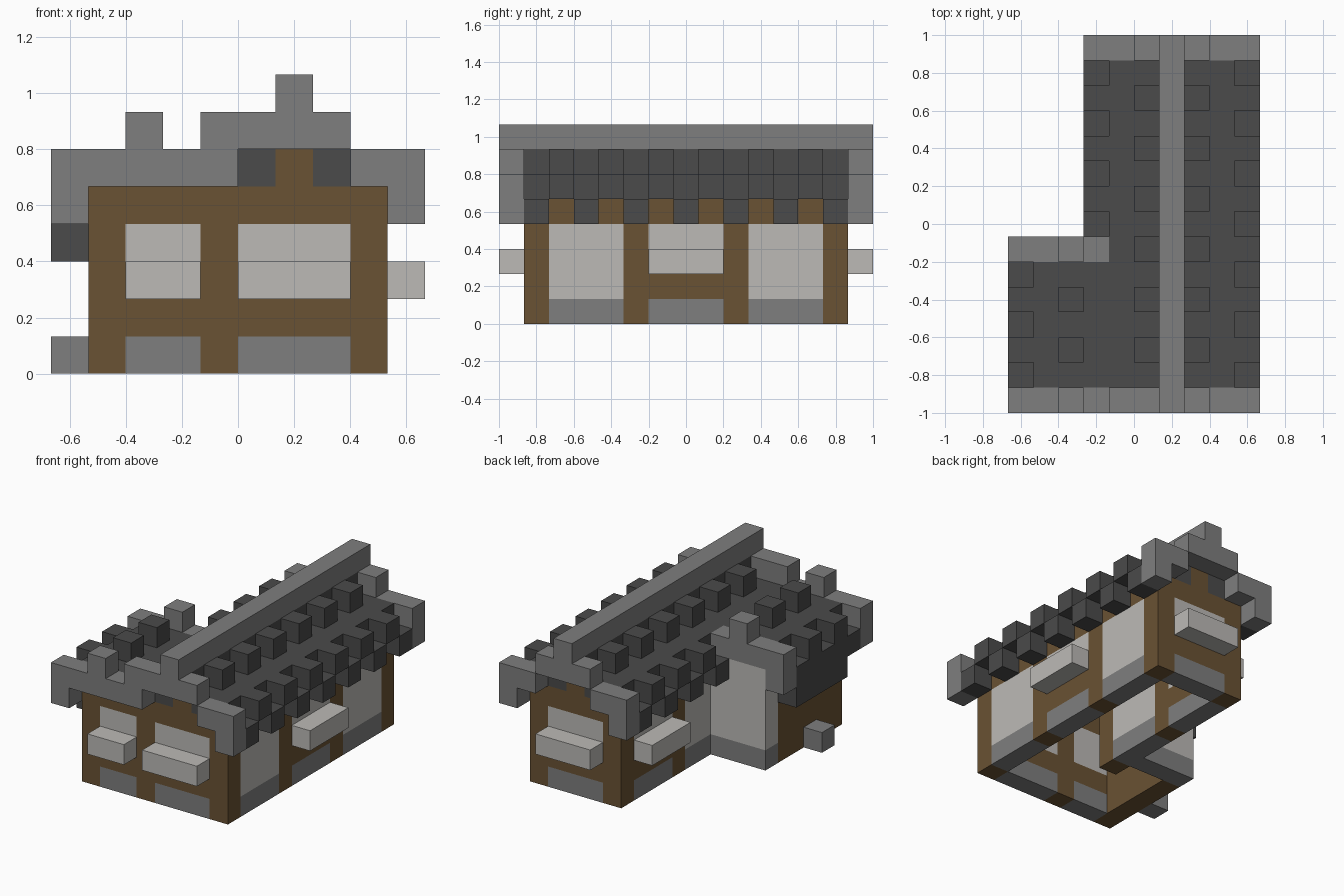
import bpy
import bmesh
from mathutils import Vector

default_cube = bpy.data.objects.get("Cube")
if default_cube:
    bpy.data.objects.remove(default_cube, do_unlink=True)

UNIT = 2 / 15                     # edge of one building block
WIDTH, DEPTH = 10, 15             # size of the plan in blocks
FRONT, BACK = 1, 13               # rows of the end walls
RIDGE = 6                         # column of the main ridge
LEFT, RIGHT = 4, 8                # columns of the main side walls
ANNEX_SIDE, ANNEX_BACK = 1, 6     # outer walls of the small wing


def make_material(name, red, green, blue):
    mat = bpy.data.materials.new(name)
    mat.use_nodes = True
    colour = (red, green, blue, 1)
    mat.diffuse_color = colour
    mat.node_tree.nodes["Principled BSDF"].inputs["Base Color"].default_value = colour
    return mat


timber = make_material("brown timber", .144, .084, .033)
stone = make_material("grey stone", .209, .209, .209)
plaster = make_material("pale plaster", .503, .491, .468)
slate = make_material("dark slate", .069, .069, .069)

PARTS = {
    "timber_frame": timber, "stone_base": stone, "plaster_panels": plaster,
    "window_sills": plaster, "roof_slates": slate, "porch_awning": slate,
    "ridge_beam": stone, "gable_trim": stone, "door_step": stone,
}
blocks = {}                       # block position -> part name


def span(value):
    """An int means one block, a pair means first to last inclusive."""
    first, last = (value, value) if isinstance(value, int) else value
    return range(first, last + 1)


def fill(part, xs, ys, zs):
    for x in span(xs):
        for y in span(ys):
            for z in span(zs):
                blocks[x, y, z] = part


def bay(xs, ys, sill=None):
    """One wall bay: stone foot, plaster panel, optional window with sill."""
    fill("stone_base", xs, ys, 0)
    fill("plaster_panels", xs, ys, (1, 3))
    if sill:
        fill("timber_frame", xs, ys, 1)
        fill("window_sills", xs, ys, 2)
        fill("window_sills", *sill, 2)


# Timber walls, hollow inside
fill("timber_frame", RIGHT, (FRONT, BACK), (0, 4))
fill("timber_frame", LEFT, (5, BACK), (0, 4))
fill("timber_frame", (ANNEX_SIDE, RIGHT), FRONT, (0, 4))
fill("timber_frame", (LEFT, RIGHT), BACK, (0, 4))
fill("timber_frame", ANNEX_SIDE, (FRONT, 5), (0, 4))
fill("timber_frame", LEFT, (FRONT, 5), 4)

# Bays of the long side walls
for rows in ((2, 4), (10, 12)):
    bay(RIGHT, rows)
bay(RIGHT, (6, 8), sill=(RIGHT + 1, (6, 8)))
bay(LEFT, (6, 8))
bay(LEFT, (10, 12), sill=(LEFT - 1, (10, 12)))

# Windows of the end walls
for columns in ((2, 3), (5, 7)):
    bay(columns, FRONT, sill=(columns, FRONT - 1))
bay((5, 7), BACK, sill=((5, 7), BACK + 1))

# Plastered rear wall of the wing
fill("stone_base", (ANNEX_SIDE, 3), ANNEX_BACK, 0)
fill("plaster_panels", (ANNEX_SIDE, 3), ANNEX_BACK, (1, 4))

# Main roof: staggered slates on both slopes
for y in range(FRONT, BACK + 1):
    odd = y % 2
    fill("roof_slates", RIDGE, y, 6)
    for side in (-1, 1):
        fill("roof_slates", RIDGE + side, y, 5 if odd else 6)
        fill("roof_slates", RIDGE + 2 * side, y, 5)
        if side > 0 or y > ANNEX_BACK:
            fill("roof_slates", RIDGE + 3 * side, y, 4 if odd else 5)

# Roof of the wing
for y in range(FRONT, ANNEX_BACK):
    odd = y % 2
    fill("roof_slates", 0, y, 4 if odd else 5)
    fill("roof_slates", 1, y, 5)
    fill("roof_slates", 2, y, 5 if odd else 6)
    fill("roof_slates", 3, y, 5)
fill("porch_awning", 0, (2, 5), (3, 4))

# Gable posts, ridge and stepped stone trim
for wall, trim in ((FRONT, 0), (BACK, DEPTH - 1)):
    fill("timber_frame", RIDGE, wall, 5)
    fill("gable_trim", (RIDGE - 1, RIDGE + 1), trim, 6)
    for side in (-1, 1):
        fill("gable_trim", RIDGE + 2 * side, trim, 5)
        if side > 0 or wall == BACK:
            fill("gable_trim", RIDGE + 3 * side, trim, (4, 5))
for trim in (0, ANNEX_BACK):
    fill("gable_trim", 0, trim, 4)
    fill("gable_trim", (0, 3), trim, 5)
    fill("gable_trim", 2, trim, 6)
fill("gable_trim", LEFT, 0, 6)
fill("ridge_beam", RIDGE, (0, DEPTH - 1), 7)
fill("door_step", 0, 3, 0)


def build_part(name, mat):
    """Skin the exposed sides of a part's blocks."""
    bm = bmesh.new()
    for cell, part in blocks.items():
        if part != name:
            continue
        centre = Vector(cell) + Vector((.5, .5, .5))
        for axis in range(3):
            for sign in (-1, 1):
                normal = Vector((0, 0, 0))
                normal[axis] = sign
                if tuple(int(v) for v in Vector(cell) + normal) in blocks:
                    continue
                u = Vector((0, 0, 0))
                u[(axis + 1) % 3] = .5
                v = normal.cross(u)
                middle = centre + normal / 2
                corners = (-u - v, u - v, u + v, v - u)
                bm.faces.new([bm.verts.new(middle + c) for c in corners])
    bmesh.ops.remove_doubles(bm, verts=bm.verts[:], dist=.001)
    for vert in bm.verts:
        vert.co = (vert.co - Vector((WIDTH / 2, DEPTH / 2, 0))) * UNIT
    mesh = bpy.data.meshes.new(name)
    bm.to_mesh(mesh)
    bm.free()
    mesh.materials.append(mat)
    bpy.context.collection.objects.link(bpy.data.objects.new(name, mesh))


for part_name, part_material in PARTS.items():
    build_part(part_name, part_material)
